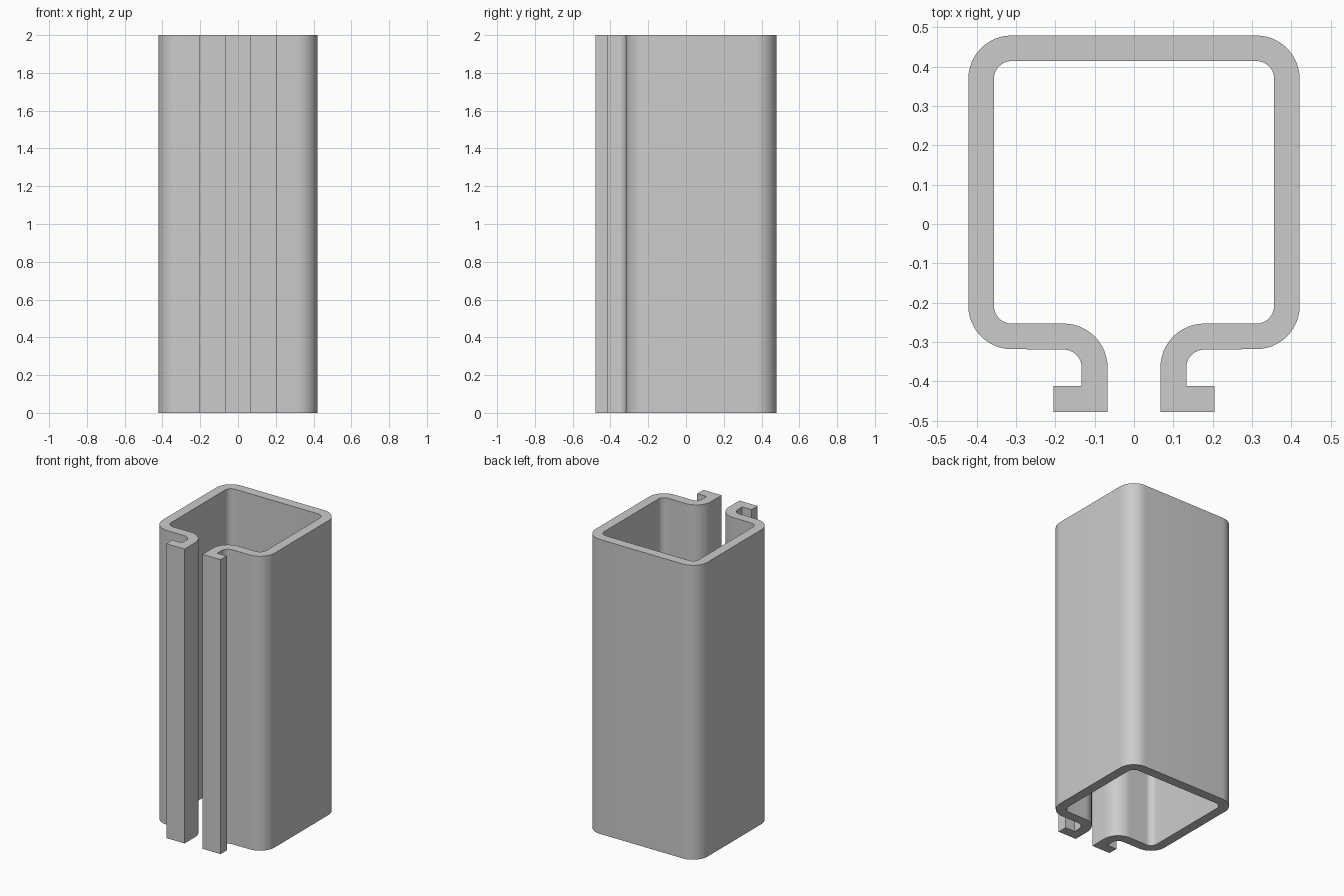
import bpy, bmesh, math

if "Cube" in bpy.data.objects:
    bpy.data.objects.remove(bpy.data.objects["Cube"])

HEIGHT = 2.0
STEPS = 12  # segments per bend


def bend(cx, cy, r_in, r_out, start, end):
    """Pairs of (chamber side, outer side) points around one bend."""
    pairs = []
    for i in range(STEPS + 1):
        a = math.radians(start + (end - start) * i / STEPS)
        c, s = math.cos(a), math.sin(a)
        pairs.append(((cx + r_in * c, cy + r_in * s),
                      (cx + r_out * c, cy + r_out * s)))
    return pairs


# Right half of the wall section, from lip tip to the back wall
half = [((0.204, -0.478), (0.204, -0.412)),
        ((0.067, -0.478), (0.133, -0.412))]
half += bend(0.179, -0.365, 0.112, 0.046, 180, 90)   # neck bend
half += bend(0.311, -0.208, 0.045, 0.110, -90, 0)    # front corner
half += bend(0.311, 0.369, 0.045, 0.110, 0, 90)      # back corner

# Mirrored left half completes the open section
section = half + [((-a[0], a[1]), (-b[0], b[1])) for a, b in reversed(half)]

# Sweep the section upward into a channel
bm = bmesh.new()
rows = [[bm.verts.new((x, y, z)) for z in (0, HEIGHT) for x, y in pair]
        for pair in section]  # each row: a_low, b_low, a_high, b_high
for p, q in zip(rows, rows[1:]):
    bm.faces.new((p[0], q[0], q[1], p[1]))  # bottom end
    bm.faces.new((p[2], p[3], q[3], q[2]))  # top end
    bm.faces.new((p[0], p[2], q[2], q[0]))  # chamber side
    bm.faces.new((p[1], q[1], q[3], p[3]))  # outer side
for r in (rows[0], rows[-1]):               # lip tips
    bm.faces.new((r[0], r[1], r[3], r[2]))
bmesh.ops.recalc_face_normals(bm, faces=bm.faces)

mesh = bpy.data.meshes.new("slotted_channel")
bm.to_mesh(mesh)
bm.free()
channel = bpy.data.objects.new("slotted_channel", mesh)
bpy.context.collection.objects.link(channel)

steel = bpy.data.materials.new("grey_metal")
steel.diffuse_color = (0.6, 0.6, 0.6, 1)
steel.use_nodes = True
steel.node_tree.nodes["Principled BSDF"].inputs["Base Color"].default_value = steel.diffuse_color
mesh.materials.append(steel)

# Smooth bends, crisp ends and lips
bpy.context.view_layer.objects.active = channel
channel.select_set(True)
bpy.ops.object.shade_smooth_by_angle(angle=math.radians(30))
